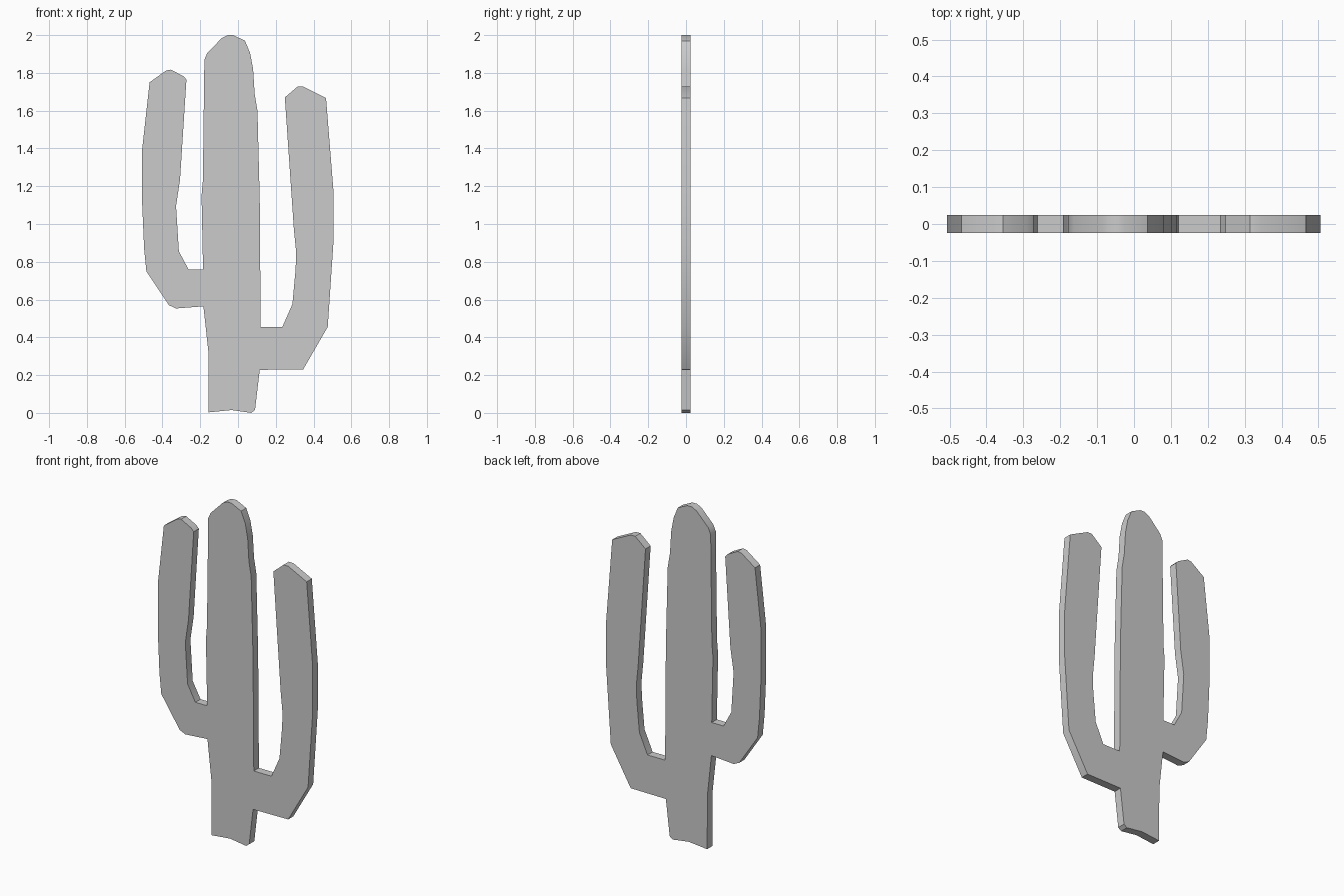
import bpy, bmesh, math

HALF = 0.024  # half thickness of the slab

# Silhouette in (x, z), counter-clockwise seen from the front
base = [(-0.157, 0.325), (-0.155, 0.003), (-0.035, 0.015), (0.07, 0.0),
        (0.09, 0.015), (0.115, 0.228)]
right_arm = [(0.345, 0.23), (0.475, 0.455), (0.505, 0.9), (0.505, 1.18),
             (0.466, 1.667), (0.345, 1.727), (0.315, 1.727), (0.248, 1.67),
             (0.296, 0.97), (0.308, 0.85), (0.305, 0.76), (0.288, 0.575),
             (0.235, 0.456)]
trunk = [(0.12, 0.456), (0.115, 1.13), (0.103, 1.6), (0.088, 1.69),
         (0.08, 1.82), (0.064, 1.905), (0.037, 1.97), (-0.025, 2.0),
         (-0.055, 2.0), (-0.085, 1.985), (-0.163, 1.905), (-0.178, 1.87),
         (-0.183, 1.475), (-0.186, 1.23), (-0.193, 1.15), (-0.185, 0.76)]
left_arm = [(-0.262, 0.76), (-0.313, 0.855), (-0.328, 1.095), (-0.307, 1.235),
            (-0.273, 1.765), (-0.29, 1.783), (-0.355, 1.817), (-0.38, 1.813),
            (-0.468, 1.75), (-0.507, 1.4), (-0.507, 1.1), (-0.497, 0.87),
            (-0.485, 0.75), (-0.365, 0.57), (-0.328, 0.553), (-0.183, 0.564)]

# Extrude the silhouette from front to back
bm = bmesh.new()
front = bm.faces.new([bm.verts.new((x, -HALF, z))
                      for x, z in base + right_arm + trunk + left_arm])
back = bmesh.ops.extrude_face_region(bm, geom=[front], use_keep_orig=True)
bmesh.ops.translate(bm, vec=(0, 2 * HALF, 0),
                    verts=[v for v in back["geom"] if isinstance(v, bmesh.types.BMVert)])
bmesh.ops.recalc_face_normals(bm, faces=bm.faces)
mesh = bpy.data.meshes.new("cactus")
bm.to_mesh(mesh)
bm.free()

cactus = bpy.data.objects.new("cactus", mesh)
bpy.context.collection.objects.link(cactus)
bpy.context.view_layer.objects.active = cactus
cactus.select_set(True)
bpy.ops.object.shade_smooth_by_angle(angle=math.radians(30))
